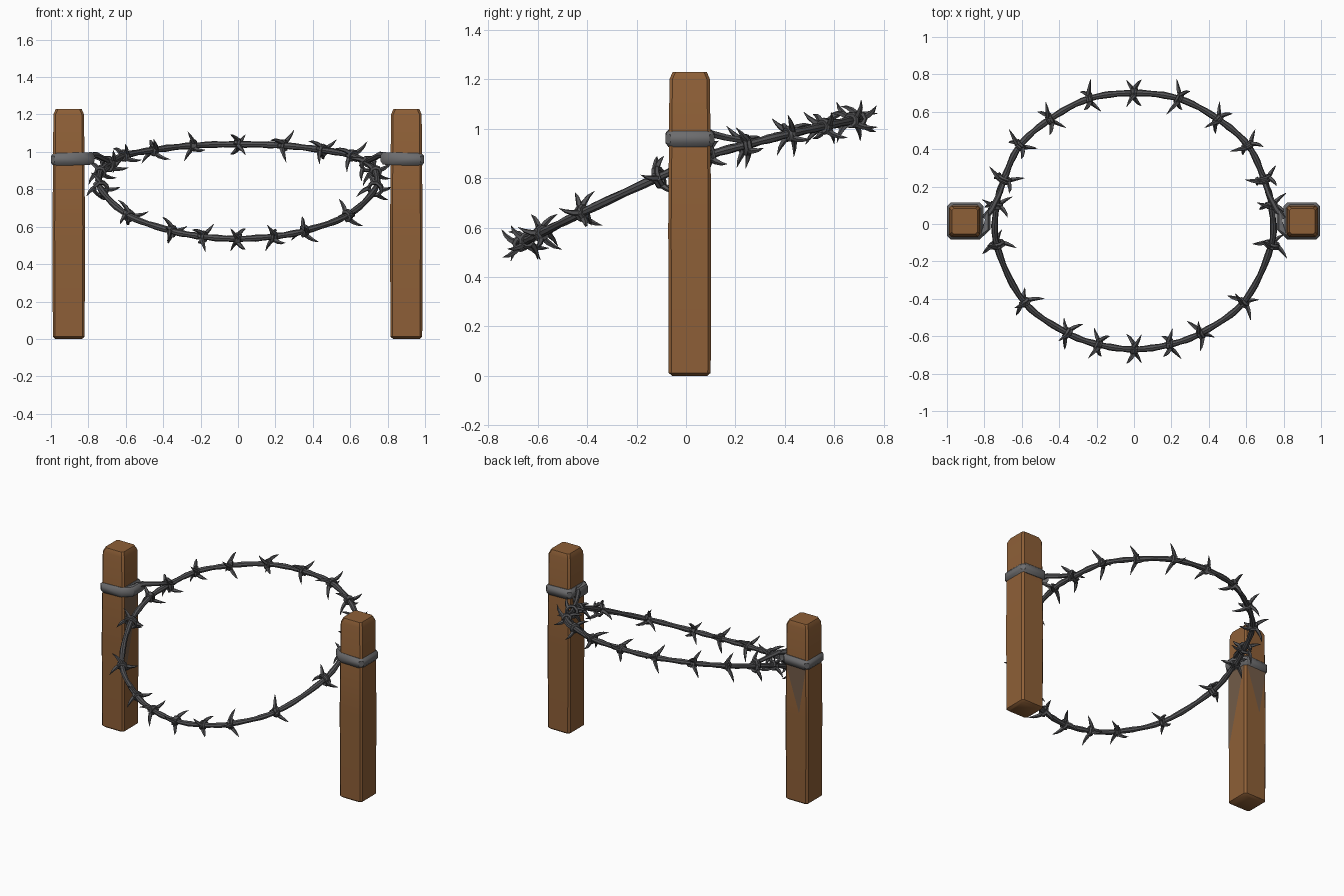
import bpy, bmesh, math, random
from mathutils import Vector

random.seed(4)
if "Cube" in bpy.data.objects:
    bpy.data.objects.remove(bpy.data.objects["Cube"])


def material(name, rgb, rough=0.8):
    m = bpy.data.materials.new(name)
    m.use_nodes = True
    m.diffuse_color = (*rgb, 1)
    node = m.node_tree.nodes["Principled BSDF"]
    node.inputs["Base Color"].default_value = (*rgb, 1)
    node.inputs["Roughness"].default_value = rough
    return m


wood = material("brown wood", (0.27, 0.115, 0.038))
stain = material("grey stained wood", (0.17, 0.105, 0.065))
steel = material("dark steel", (0.085, 0.085, 0.09))
strap = material("grey strap", (0.15, 0.15, 0.155))


def finish(name, bm, mat, smooth=True):
    bmesh.ops.recalc_face_normals(bm, faces=bm.faces)
    mesh = bpy.data.meshes.new(name)
    bm.to_mesh(mesh)
    bm.free()
    mesh.materials.append(mat)
    ob = bpy.data.objects.new(name, mesh)
    bpy.context.collection.objects.link(ob)
    if smooth:
        bpy.ops.object.select_all(action="DESELECT")
        ob.select_set(True)
        bpy.context.view_layer.objects.active = ob
        bpy.ops.object.shade_smooth_by_angle(angle=math.radians(40))
    return ob


def loft(bm, loops, closed=False):
    """Skin a list of equal-length point loops, capping open ends."""
    rings = [[bm.verts.new(p) for p in loop] for loop in loops]
    n = len(rings[0])
    pairs = list(zip(rings, rings[1:]))
    if closed:
        pairs.append((rings[-1], rings[0]))
    for a, b in pairs:
        for i in range(n):
            j = (i + 1) % n
            bm.faces.new((a[i], a[j], b[j], b[i]))
    if not closed:
        bm.faces.new(rings[0])
        bm.faces.new(rings[-1])


def frame(t):
    t = t.normalized()
    ref = Vector((0, 0, 1)) if abs(t.z) < 0.9 else Vector((1, 0, 0))
    side = t.cross(ref).normalized()
    return t, side, side.cross(t)


def tube(bm, pts, radii, sides=6, closed=False):
    n, loops, side = len(pts), [], None
    for i, p in enumerate(pts):
        a = pts[i - 1] if closed or i else p
        b = pts[(i + 1) % n] if closed or i < n - 1 else p
        t, s, up = frame(b - a)
        if side is not None and not closed:      # carry the frame along
            s = (side - t * side.dot(t)).normalized()
            up = s.cross(t)
        side = s
        loops.append([p + radii[i] * (math.cos(k * math.tau / sides) * s
                      + math.sin(k * math.tau / sides) * up) for k in range(sides)])
    loft(bm, loops, closed)


# Wire loop: half of its barb stations, as x and y, with height following y
half = [(0, .70), (.24, .67), (.45, .56), (.61, .42), (.695, .24), (.735, .10),
        (.735, -.11), (.585, -.42), (.355, -.585), (.19, -.645), (0, -.67)]
slope = [(-.70, .52), (-.42, .66), (-.12, .80), (.10, .895), (.35, .965), (.72, 1.045)]


def height(y):
    for (y0, z0), (y1, z1) in zip(slope, slope[1:]):
        if y <= y1:
            break
    return z0 + (z1 - z0) * (y - y0) / (y1 - y0)


stations = [Vector((x, y, height(y))) for x, y in half]
stations += [Vector((-p.x, p.y, p.z)) for p in stations[-2:0:-1]]


def curve_point(i, u):
    n = len(stations)
    a, b, c, d = (stations[(i + k) % n] for k in (-1, 0, 1, 2))
    # Chord-scaled tangents keep the uneven spans round
    span = (c - b).length
    m0 = (c - a) * span / ((c - b).length + (b - a).length)
    m1 = (d - b) * span / ((d - c).length + (c - b).length)
    return ((2*u**3 - 3*u**2 + 1) * b + (u**3 - 2*u**2 + u) * m0
            + (3*u**2 - 2*u**3) * c + (u**3 - u**2) * m1)


steps = 6
path = [curve_point(i, k / steps) for i in range(len(stations)) for k in range(steps)]
bm = bmesh.new()
tube(bm, path, [0.017 + 0.002 * math.sin(i * 1.9) for i in range(len(path))], 8, True)
finish("wire_loop", bm, steel)


# Barbs: a short coil around the wire with four curved, tilted points
def barb(bm, centre, tangent, coil, roll, mirror):
    t, side, up = frame(tangent)
    if mirror:
        t = -t
        side = -side

    def place(r, ang, along):
        return centre + r * (math.cos(ang) * side + math.sin(ang) * up) + along * t

    turns = [place(coil, roll + k * math.tau / 8, 0.026 * (k / 14 - 0.5)) for k in range(15)]
    tube(bm, turns, [0.011] * len(turns), 5)
    for k, ang in enumerate((0.6, 2.5, 3.8, 5.6)):
        lean = 0.04 if k % 2 else -0.04
        reach = random.uniform(0.085, 0.105)
        pts = [place(coil * (1 - s) + reach * s, roll + ang + 0.4 * (1 - s), lean * s)
               for s in (0, 0.3, 0.65, 1)]
        tube(bm, pts, [0.013, 0.012, 0.008, 0.001], 5)


bm = bmesh.new()
rolls = [random.uniform(-0.45, 0.45) for _ in half]
rolls[0] = rolls[-1] = 0
count = len(stations)
for i, p in enumerate(stations):
    mirror = i >= len(half)
    j = count - i if mirror else i
    coil = 0.036 if j in (4, 6) else 0.024
    tangent = stations[(i + 1) % count] - stations[i - 1]
    barb(bm, p, tangent, coil, rolls[j], mirror)
finish("barbs", bm, steel)


# Posts, straps and tie wires, one set per side
def outline(x0, x1, y0, y1, c):
    return [(x0 + c, y0), (x1 - c, y0), (x1, y0 + c), (x1, y1 - c),
            (x1 - c, y1), (x0 + c, y1), (x0, y1 - c), (x0, y0 + c)]


for label, s in (("left", 1), ("right", -1)):
    shift = -0.005 if s > 0 else 0
    bm = bmesh.new()
    levels = [(0, .014), (.012, 0), (.6, -.002), (1.2, .003), (1.23, .016)]
    loft(bm, [[(s * (x + shift), y, z) for x, y in
               outline(.82 + g, .99 - g, -.07 + g, .10 - g, .012)] for z, g in levels])
    finish(label + "_post", bm, wood)

    # Strap hugging the post, with a lug reaching towards the wire
    bm = bmesh.new()
    levels = [(.928, .012), (.945, 0), (.98, 0), (.995, .012)]
    loops = []
    for z, g in levels:
        ring = outline(.805 + g, 1.0 - g, -.083 + g, .115 - g, .02)
        ring += [(.768 + g, .085), (.768 + g, -.03)]
        loops.append([(s * (x + shift), y, z + 0.03 * (0.9 - x)) for x, y in ring])
    loft(bm, loops)
    finish(label + "_strap", bm, strap)

    bm = bmesh.new()
    ends = [(.80, .03, .98), (.76, .08, .985), (.72, .16, .965), (.68, .27, .945)]
    tube(bm, [Vector((s * x, y, z)) for x, y, z in ends], [.018, .016, .014, .012], 6)
    finish(label + "_tie_wire", bm, steel)

# Weathered patches below the strap on one post
bm = bmesh.new()
for corners in ([(-.816, -.06, .93), (-.816, .09, .93), (-.816, -.06, .38)],
                [(-.98, .104, .93), (-.83, .104, .93), (-.93, .104, .62)]):
    bm.faces.new([bm.verts.new(c) for c in corners])
finish("weathered_patch", bm, stain, False)
